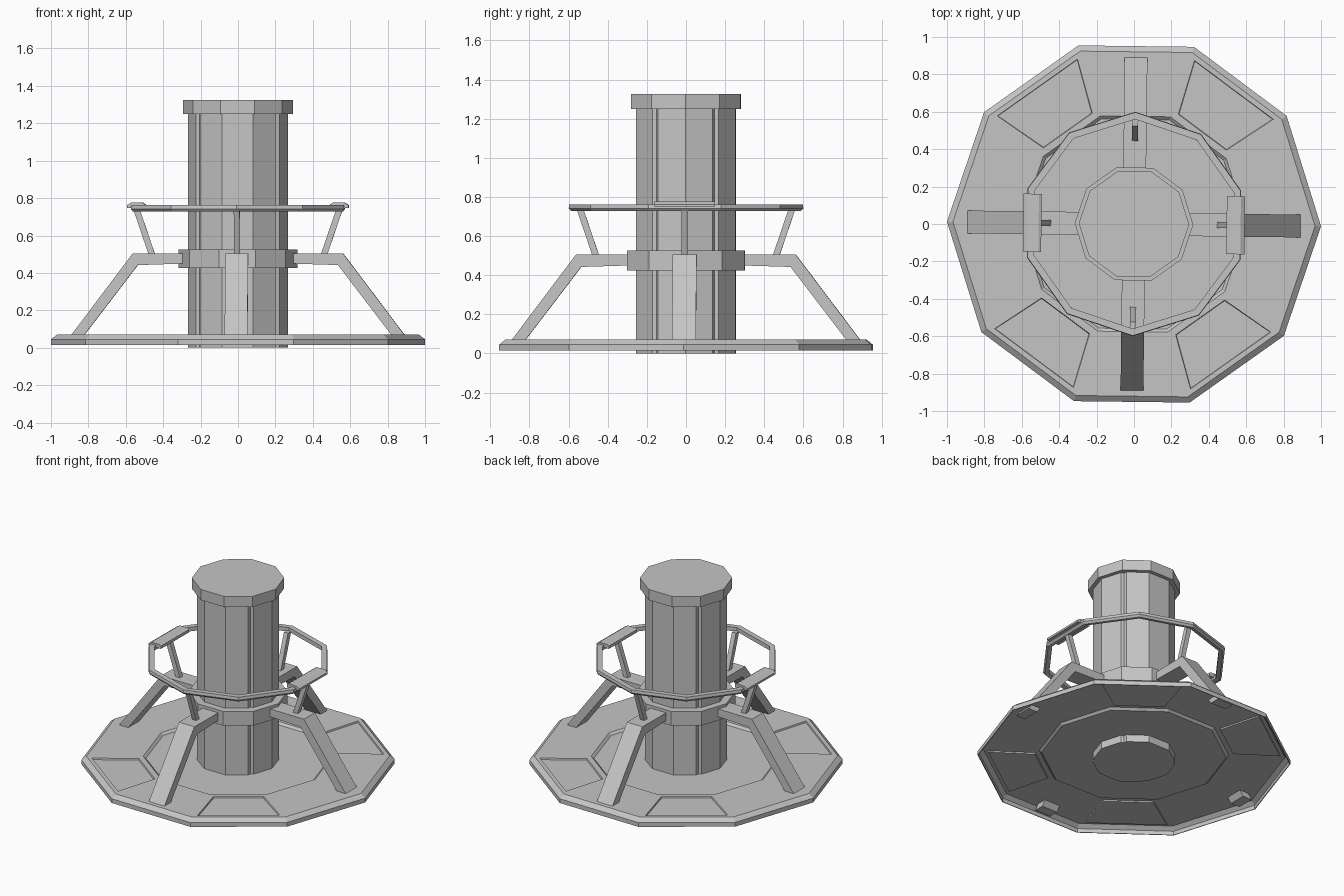
import bpy, bmesh
from math import cos, sin, radians

cube = bpy.data.objects.get("Cube")
if cube:
    bpy.data.objects.remove(cube, do_unlink=True)

SIDES = 10
TWIST = -0.7  # slight turn of the whole model, degrees

grey = bpy.data.materials.new("light_grey")
grey.use_nodes = True
grey.diffuse_color = (0.56, 0.56, 0.56, 1)
node = next(n for n in grey.node_tree.nodes if n.type == 'BSDF_PRINCIPLED')
node.inputs["Base Color"].default_value = grey.diffuse_color
node.inputs["Roughness"].default_value = 0.8


def polar(r, angle, z):
    a = radians(angle + TWIST)
    return (r * cos(a), r * sin(a), z)


def finish(name, bm, fix_normals=True):
    if fix_normals:
        bmesh.ops.recalc_face_normals(bm, faces=bm.faces[:])
    mesh = bpy.data.meshes.new(name)
    bm.to_mesh(mesh)
    bm.free()
    mesh.materials.append(grey)
    obj = bpy.data.objects.new(name, mesh)
    bpy.context.collection.objects.link(obj)
    return obj


def skin(bm, loops):
    """Bridge successive vertex loops with quads; return the bands."""
    bands = []
    for low, high in zip(loops, loops[1:]):
        n = len(low)
        bands.append([bm.faces.new((low[i], low[(i + 1) % n],
                                    high[(i + 1) % n], high[i])) for i in range(n)])
    return bands


def decagon(bm, r, z, phase=0):
    return [bm.verts.new(polar(r, phase + 360 / SIDES * i, z)) for i in range(SIDES)]


def drum(name, r, z0, z1):
    bm = bmesh.new()
    low, high = decagon(bm, r, z0), decagon(bm, r, z1)
    skin(bm, [low, high])
    bm.faces.new(low)
    bm.faces.new(high)
    return finish(name, bm)


def beam(name, profile, half_width, angle):
    """Extrude an (outward, height) profile sideways, then turn it to an angle."""
    bm = bmesh.new()
    a = radians(angle + TWIST)
    sides = [[bm.verts.new((r * cos(a) - w * sin(a), r * sin(a) + w * cos(a), z))
              for r, z in profile] for w in (-half_width, half_width)]
    skin(bm, sides)
    for side in sides:
        bm.faces.new(side)
    return finish(name, bm)


# Base plate: thin shell with a rim, a sunken centre and four sunken panels
bm = bmesh.new()
loops = [decagon(bm, r, z) for r, z in
         ((1.0, 0.015), (1.0, 0.045), (0.968, 0.07), (0.605, 0.07), (0.588, 0.055))]
bands = skin(bm, loops)
bm.faces.new(loops[-1])
bm.normal_update()
panels = [bands[2][i] for i in (1, 3, 6, 8)]
bmesh.ops.inset_individual(bm, faces=panels, thickness=0.045)
bmesh.ops.inset_individual(bm, faces=panels, thickness=0.004, depth=-0.01)
base = finish("base_plate", bm, fix_normals=False)
shell = base.modifiers.new("thickness", 'SOLIDIFY')
shell.thickness = 0.005
shell.offset = -1

# Column: decagonal shaft with narrow grooves on four of its corners
R = 0.267
outline = []
for i in range(SIDES):
    angle = 36 * i
    if i in (1, 4, 6, 9):
        outline += [(R * 0.984, angle - 4), (R * 0.94, angle), (R * 0.984, angle + 4)]
    else:
        outline.append((R, angle))
bm = bmesh.new()
ends = [[bm.verts.new(polar(r, a, z)) for r, a in outline] for z in (0, 1.26)]
skin(bm, ends)
for end in ends:
    bm.faces.new(end)
finish("column", bm)

drum("column_cap", 0.295, 1.25, 1.325)
drum("column_collar", 0.317, 0.425, 0.525)

# Handrail ring, turned half a side from the base
bm = bmesh.new()
section = ((0.56, 0.733), (0.588, 0.728), (0.6, 0.742), (0.597, 0.762), (0.56, 0.762))
loops = [decagon(bm, r, z, 18) for r, z in section]
skin(bm, loops + loops[:1])
finish("handrail", bm)

# Legs and rail struts on the four axes
LEG = ((0.28, 0.45), (0.535, 0.442), (0.85, 0.03), (0.92, 0.03), (0.562, 0.505), (0.28, 0.505))
STRUT = ((0.44, 0.49), (0.475, 0.49), (0.56, 0.74), (0.525, 0.74))
for side, angle in (("left", 0), ("back", 90), ("right", 180), ("front", 270)):
    beam(side + "_leg", LEG, 0.061, angle)
    beam(side + "_strut", STRUT, 0.016, angle)

# Console plates on the two flat sides of the rail
CONSOLE = ((0.495, 0.748), (0.495, 0.768), (0.51, 0.776), (0.57, 0.776),
           (0.592, 0.762), (0.592, 0.748))
for side, angle in (("left", 0), ("right", 180)):
    beam(side + "_console", CONSOLE, 0.155, angle)
